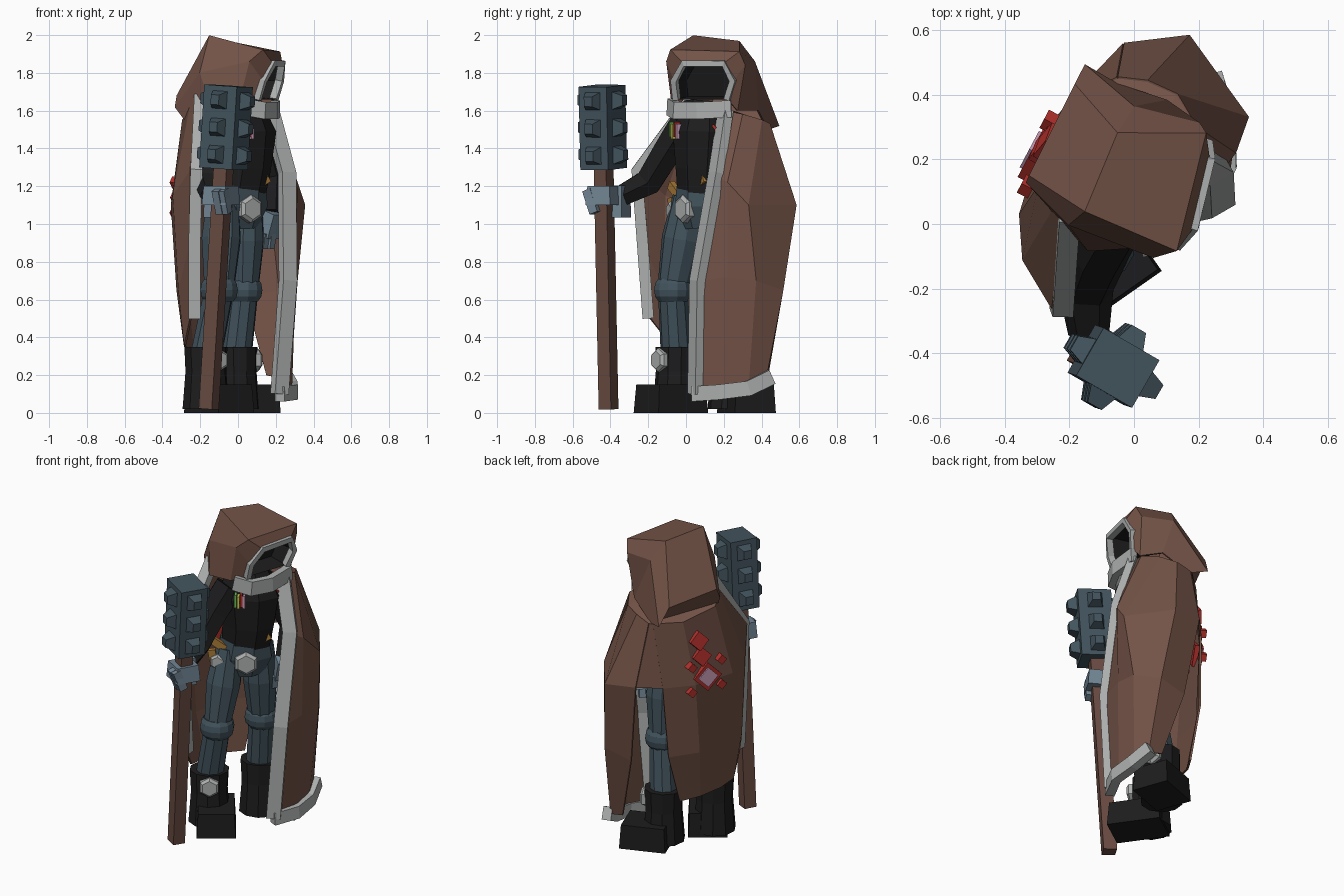
import bpy, bmesh, math
from mathutils import Vector, Matrix

if "Cube" in bpy.data.objects:
    bpy.data.objects.remove(bpy.data.objects["Cube"])

COLS = dict(brown=(.17, .085, .062), black=(.012, .012, .013), steel=(.055, .088, .11),
            glove=(.17, .24, .3), gold=(.4, .2, .04), red=(.45, .03, .025),
            pink=(.6, .35, .5), grey=(.42, .43, .43), wood=(.14, .07, .052),
            green=(.15, .5, .1), yellow=(.7, .6, .08))
MATS = {}


def finish(name, bm, col, solid=0):
    bmesh.ops.recalc_face_normals(bm, faces=bm.faces)
    me = bpy.data.meshes.new(name)
    bm.to_mesh(me)
    bm.free()
    ob = bpy.data.objects.new(name, me)
    bpy.context.collection.objects.link(ob)
    if col not in MATS:
        MATS[col] = bpy.data.materials.new(col)
        MATS[col].diffuse_color = (*COLS[col], 1)
    me.materials.append(MATS[col])
    if solid:
        m = ob.modifiers.new("thickness", 'SOLIDIFY')
        m.thickness = solid
        m.offset = 0
    return ob


def loft(name, rows, col, closed=False, caps=(0, 0), solid=0):
    bm = bmesh.new()
    vs = [[bm.verts.new(p) for p in r] for r in rows]
    n = len(rows[0])
    for a, b in zip(vs, vs[1:]):
        for i in range(n if closed else n - 1):
            j = (i + 1) % n
            bm.faces.new((a[i], a[j], b[j], b[i]))
    if caps[0]:
        bm.faces.new(vs[0])
    if caps[1]:
        bm.faces.new(vs[-1])
    return finish(name, bm, col, solid)


def tube(name, pts, radii, col, sides=8, ref=(.5, -.87, 0)):
    """Sweep a polygon along a path; radii holds (side, forward) half sizes."""
    pts = [Vector(p) for p in pts]
    if len(radii) == 1:
        radii = radii * len(pts)
    rows = []
    k = 1 / math.cos(math.pi / sides)
    for i, p in enumerate(pts):
        t = (pts[min(i + 1, len(pts) - 1)] - pts[max(i - 1, 0)]).normalized()
        a = Vector(ref).cross(t).normalized()
        b = t.cross(a)
        ang = [math.pi / sides + 2 * math.pi * s / sides for s in range(sides)]
        rows.append([p + (a * math.cos(q) * radii[i][0] + b * math.sin(q) * radii[i][1]) * k for q in ang])
    return loft(name, rows, col, True, (1, 1))


def boxes(name, mats, size, col, taper=1):
    bm = bmesh.new()
    for m in mats:
        vs = bmesh.ops.create_cube(bm, size=1)['verts']
        for v in vs:
            f = taper if v.co.z > 0 else 1
            v.co = m @ Vector((v.co.x * size[0] * f, v.co.y * size[1] * f, v.co.z * size[2]))
    return finish(name, bm, col)


def at(x, y, z, yaw=0, pitch=0, roll=0):
    r = [Matrix.Rotation(math.radians(a), 4, ax) for a, ax in ((yaw, 'Z'), (pitch, 'Y'), (roll, 'X'))]
    return Matrix.Translation((x, y, z)) @ r[0] @ r[1] @ r[2]


def hex_stud(name, p, yaw, r):
    d = Vector((math.cos(math.radians(yaw)), math.sin(math.radians(yaw)), 0))
    p = Vector(p)
    tube(name, [p - d * .03, p + d * .01, p + d * .025], [(r, r), (r, r), (r * .75, r * .75)], 'grey', 6, (0, 0, 1))


# hood: opening, brim, crown and back rings
opening = [(.10, -.05, 1.66), (.13, -.06, 1.76), (.18, -.01, 1.85), (.23, .2, 1.85), (.22, .25, 1.76), (.19, .22, 1.66)]
brim = [(.0, -.07, 1.62), (.06, -.10, 1.86), (.13, -.08, 1.92), (.22, .28, 1.91), (.2, .31, 1.84), (.18, .27, 1.6)]
crown = [(-.14, -.08, 1.62), (-.2, 0, 1.8), (-.15, .04, 1.995), (-.05, .28, 1.965), (.0, .36, 1.86), (.1, .38, 1.6)]
nape = [(-.27, .07, 1.54), (-.33, .13, 1.62), (-.32, .15, 1.68), (-.18, .43, 1.63), (-.15, .49, 1.52), (-.05, .43, 1.5)]
loft("hood", [opening, brim, crown, nape], 'brown', caps=(0, 1), solid=.01)
mid = sum((Vector(p) for p in opening), Vector()) / 6
inner = [mid + (Vector(p) - mid) * .85 + Vector((-.12, .04, 0)) for p in opening]
loft("face_shadow", [opening, inner], 'black', True, (0, 1))
tube("hood_trim", opening, [(.016, .02)], 'grey', 4, (.94, -.34, 0))
tube("collar", [(.03, -.08, 1.62), (.13, -.05, 1.6), (.19, .06, 1.6), (.2, .24, 1.61)],
     [(.022, .045)], 'grey', 4, (0, 0, 1))

# cape: columns run from shoulder to hem, left panel then right panel
left_cols = [
    [(.16, .2, 1.6), (.27, .17, 1.25), (.28, .08, .7), (.23, .06, .12)],
    [(.19, .3, 1.58), (.31, .22, 1.22), (.3, .22, .72), (.28, .2, .12)],
    [(.13, .4, 1.55), (.35, .33, 1.1), (.31, .37, .7), (.27, .33, .13)],
    [(.04, .44, 1.53), (.17, .58, 1.1), (.22, .51, .65), (.24, .42, .18)],
    [(-.05, .45, 1.5), (-.03, .555, 1.12), (.04, .5, .61), (.15, .43, .2)]]
right_cols = [
    [(-.07, .44, 1.5), (-.14, .44, 1.1), (-.16, .41, .65), (-.17, .31, .33)],
    [(-.2, .32, 1.5), (-.27, .29, 1.1), (-.27, .25, .65), (-.24, .2, .34)],
    [(-.29, .12, 1.55), (-.35, .03, 1.1), (-.32, .02, .65), (-.28, .05, .35)],
    [(-.25, .04, 1.62), (-.34, -.11, 1.15), (-.31, -.12, .65), (-.28, -.08, .36)],
    [(-.21, .03, 1.66), (-.25, -.26, 1.28), (-.25, -.23, .9), (-.25, -.19, .5)]]
loft("cape_left", left_cols, 'brown', solid=.012)
loft("cape_right", right_cols, 'brown', solid=.012)
loft("cape_back_join", [left_cols[-1][:2], right_cols[0][:2]], 'brown', solid=.012)
rim = [Vector(c[0]) for c in left_cols + right_cols]
neck = Vector((.02, .16, 1.63))
loft("cape_shoulders", [rim, [neck.lerp(p, .35) for p in rim]], 'brown')

# cape trim
tube("trim_left", [(.17, .21, 1.6), (.26, .16, 1.27), (.265, .06, .7), (.22, .05, .1)], [(.042, .025)], 'grey', 4)
tube("trim_right", [(-.2, .03, 1.67), (-.22, -.26, 1.28), (-.23, -.23, .9), (-.23, -.2, .5)], [(.032, .03)],
     'grey', 4, (0, -1, .2))
tube("trim_hem", [(.22, .04, .1), (.29, .18, .11), (.285, .33, .13), (.25, .45, .19)], [(.028, .04)], 'grey', 4, (0, 0, 1))

# torso and hips
tube("torso", [(0, .08, 1.15), (.02, .08, 1.3), (.02, .08, 1.48), (.0, .1, 1.64)],
     [(.14, .11), (.15, .12), (.18, .13), (.12, .1)], 'black', 8)
tube("hips", [(-.01, .09, .98), (-.01, .08, 1.1), (0, .08, 1.2)], [(.11, .09), (.165, .12), (.145, .115)], 'steel', 8)
hex_stud("belt_buckle", (.065, -.01, 1.08), -55, .065)
hex_stud("belt_stud", (-.09, -.07, 1.07), -70, .045)

# legs and boots
for side, hip, knee, ankle, foot, length, yaw in (
        ("right", (-.08, .02, 1.14), (-.1, -.07, .65), (-.17, -.05, .3), (-.1, -.08), .32, -55),
        ("left", (.04, .16, 1.14), (.03, .2, .65), (-.01, .24, .3), (.055, .32), .28, 20)):
    h, k, a = Vector(hip), Vector(knee), Vector(ankle)
    tube(side + "_thigh", [h, h.lerp(k, .45), k], [(.08, .09), (.1, .105), (.075, .08)], 'steel', 10)
    tube(side + "_knee", [k + Vector((0, 0, z)) for z in (.06, .035, 0, -.035, -.06)],
         [(.078, .078), (.093, .093), (.099, .099), (.093, .093), (.075, .075)], 'steel', 12)
    tube(side + "_shin", [k, a], [(.075, .075), (.08, .08)], 'steel', 10)
    tube(side + "_boot_shaft", [(a.x, a.y, .35), (a.x, a.y, .22), (a.x, a.y, .02)],
         [(.112, .105), (.105, .105), (.12, .12)], 'black', 10)
    boxes(side + "_boot_foot", [at(*foot, .075, yaw)], (length, .23, .15), 'black', .93)
    d = math.radians(yaw)
    hex_stud(side + "_boot_stud", (a.x + .11 * math.cos(d), a.y + .11 * math.sin(d), .28), yaw, .055)

# arms and hands
tube("right_arm", [(-.06, .0, 1.54), (-.11, -.09, 1.4), (-.15, -.2, 1.22), (-.14, -.34, 1.15)],
     [(.08, .085), (.075, .085), (.07, .075), (.055, .055)], 'black', 6, (1, 0, 0))
tube("left_arm", [(.09, .22, 1.52), (.17, .3, 1.25), (.17, .23, 1.06)], [(.075, .075), (.065, .065), (.05, .05)], 'black', 6)
boxes("right_cuff", [at(-.12, -.35, 1.12, -30)], (.1, .08, .17), 'glove', .9)
boxes("right_hand", [at(-.09, -.43, 1.15, -30)], (.15, .15, .1), 'glove', .9)
boxes("right_fingers", [at(-.07 - .03 * i, -.5 + .01 * i, 1.12, -30, 0, 20) for i in (0, 1)], (.04, .05, .13), 'glove')
boxes("left_hand", [at(.17, .21, 1.0, -40, 20)], (.1, .1, .13), 'glove', .8)
boxes("left_fingers", [at(.14 + .035 * i, .18 + .02 * i, .91, -40, 10) for i in (0, 1)], (.03, .04, .08), 'glove')

# spiked mace
base, tip = Vector((-.155, -.41, .02)), Vector((-.05, -.445, 1.73))
axis = (tip - base).normalized()
tilt = Vector((0, 0, 1)).rotation_difference(axis).to_matrix().to_4x4() @ Matrix.Rotation(math.radians(-30), 4, 'Z')
head = Matrix.Translation(base + axis * 1.495) @ tilt
boxes("mace_shaft", [Matrix.Translation(base + axis * .65) @ tilt], (.08, .075, 1.3), 'wood')
boxes("mace_head", [head], (.2, .17, .44), 'steel')
studs = []
for i in range(4):
    off = .1 if i % 2 == 0 else .085
    for z in (-.145, 0, .145):
        studs.append(head @ Matrix.Rotation(i * math.pi / 2, 4, 'Z') @ Matrix.Translation((off + .025, 0, z))
                     @ Matrix.Rotation(math.pi / 2, 4, 'Y'))
boxes("mace_studs", studs, (.095, .09, .055), 'steel', .55)

# belt pouches and chest ornaments
boxes("belt_straps", [at(-.1, -.06, 1.18, 30, 35), at(-.13, -.07, 1.09, 30, 80), at(.12, .08, 1.22, 30, -30)],
      (.1, .03, .045), 'gold')
for i, c in enumerate(('green', 'yellow', 'red', 'pink')):
    boxes("chest_ribbon_" + c, [at(.03 + .012 * i, -.066 + .012 * i, 1.5 - .01 * (i % 2), 30)], (.014, .05, .08), c)
boxes("chest_gems", [at(.15, .13 + .02 * (i % 2), 1.42 + .03 * i, -10, 0, 45) for i in range(4)], (.06, .025, .025), 'red')

# emblem tiles on the back of the cape
boxes("emblem_tiles", [at(-.262, .25, 1.37, 150, -10, 45), at(-.275, .24, 1.27, 150, -8, 45)], (.05, .085, .085), 'red')
boxes("emblem_plate", [at(-.295, .215, 1.14, 152, 0, 45)], (.05, .13, .13), 'red')
boxes("emblem_gem", [at(-.302, .22, 1.14, 152, 0, 45)], (.05, .09, .09), 'pink')
boxes("emblem_dots", [at(-.293 + .35 * dy, .215 + dy, 1.14 + dz, 152, 0, 45) for dy in (-.1, .1) for dz in (-.08, .08)],
      (.045, .045, .045), 'red')

for m in bpy.data.materials:
    if m.users and not m.is_grease_pencil:
        m.use_nodes = True
        m.node_tree.nodes["Principled BSDF"].inputs["Base Color"].default_value = m.diffuse_color
